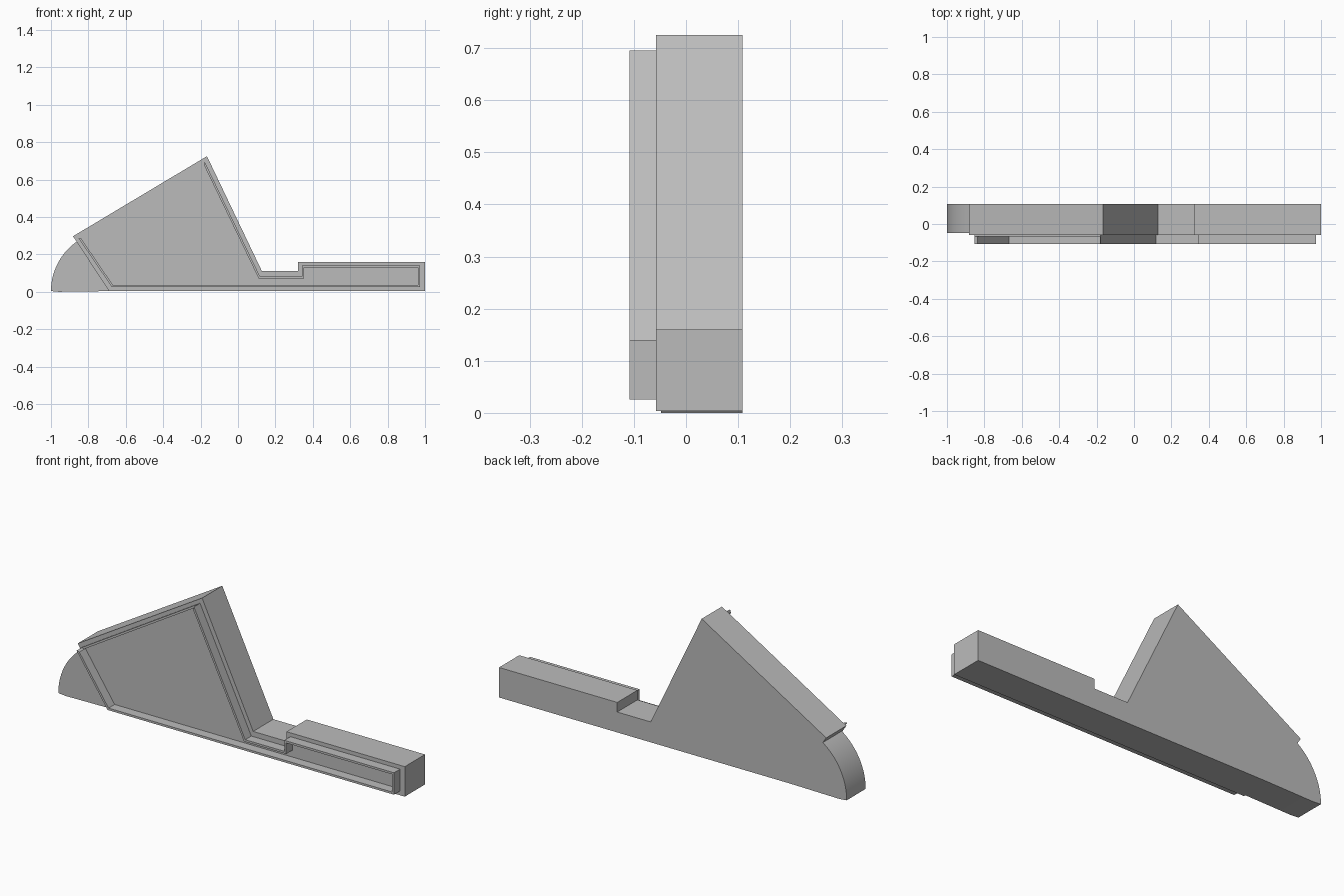
import bpy, bmesh, math
from mathutils import Vector

cube = bpy.data.objects.get("Cube")
if cube:
    bpy.data.objects.remove(cube)

grey = bpy.data.materials.new("plain grey")
grey.use_nodes = True
COLOUR = (0.5, 0.5, 0.5, 1)
grey.diffuse_color = COLOUR
grey.node_tree.nodes["Principled BSDF"].inputs["Base Color"].default_value = COLOUR

BACK, FACE, LIP = 0.108, -0.058, -0.108


def prism(name, outline, front, back):
    """Extrude an (x, z) outline along y."""
    bm = bmesh.new()
    face = bm.faces.new([bm.verts.new((x, front, z)) for x, z in outline])
    grown = bmesh.ops.extrude_face_region(bm, geom=[face])["geom"]
    moved = [v for v in grown if isinstance(v, bmesh.types.BMVert)]
    bmesh.ops.translate(bm, vec=(0, back - front, 0), verts=moved)
    bmesh.ops.recalc_face_normals(bm, faces=bm.faces)
    mesh = bpy.data.meshes.new(name)
    bm.to_mesh(mesh)
    bm.free()
    mesh.materials.append(grey)
    obj = bpy.data.objects.new(name, mesh)
    bpy.context.collection.objects.link(obj)
    return obj


def inset(outline, width):
    """Offset a clockwise closed outline inwards with mitred corners."""
    pts = [Vector(p) for p in outline]
    result = []
    for i, p in enumerate(pts):
        a = (p - pts[i - 1]).normalized()
        b = (pts[(i + 1) % len(pts)] - p).normalized()
        na, nb = Vector((a.y, -a.x)), Vector((b.y, -b.x))
        result.append(tuple(p + (na + nb) * width / (1 + na.dot(nb))))
    return result


# Main body: wedge with a stepped bar
prism("body", [(-0.882, 0.297), (-0.166, 0.725), (0.128, 0.11), (0.32, 0.11),
               (0.32, 0.16), (1, 0.16), (1, 0.004), (-0.69, 0.004)], FACE, BACK)

# Rounded heel, set back slightly from the front face
R = 0.322
steps = 24
sweep = math.asin(0.265 / R)
arc = [(R - 1 - R * math.cos(sweep * i / steps), 0.004 + R * math.sin(sweep * i / steps))
       for i in range(steps + 1)]
heel = prism("rounded_heel", arc + [(-0.67, 0.004), (-0.96, 0)], FACE + 0.01, BACK)
bpy.ops.object.select_all(action="DESELECT")
heel.select_set(True)
bpy.context.view_layer.objects.active = heel
bpy.ops.object.shade_smooth_by_angle(angle=math.radians(30))

# Thin raised rim around the front face, starting at the peak
outer = [(-0.178, 0.695), (0.117, 0.083), (0.342, 0.083), (0.342, 0.14),
         (0.973, 0.14), (0.973, 0.026), (-0.675, 0.026), (-0.853, 0.287)]
inner = inset(outer, 0.011)
prism("raised_rim", outer + inner[::-1], LIP, FACE)

# The rim is much lower along the sloping top edge
prism("low_top_rim", [outer[-1], outer[0], inner[0], inner[-1]], FACE - 0.008, FACE)
